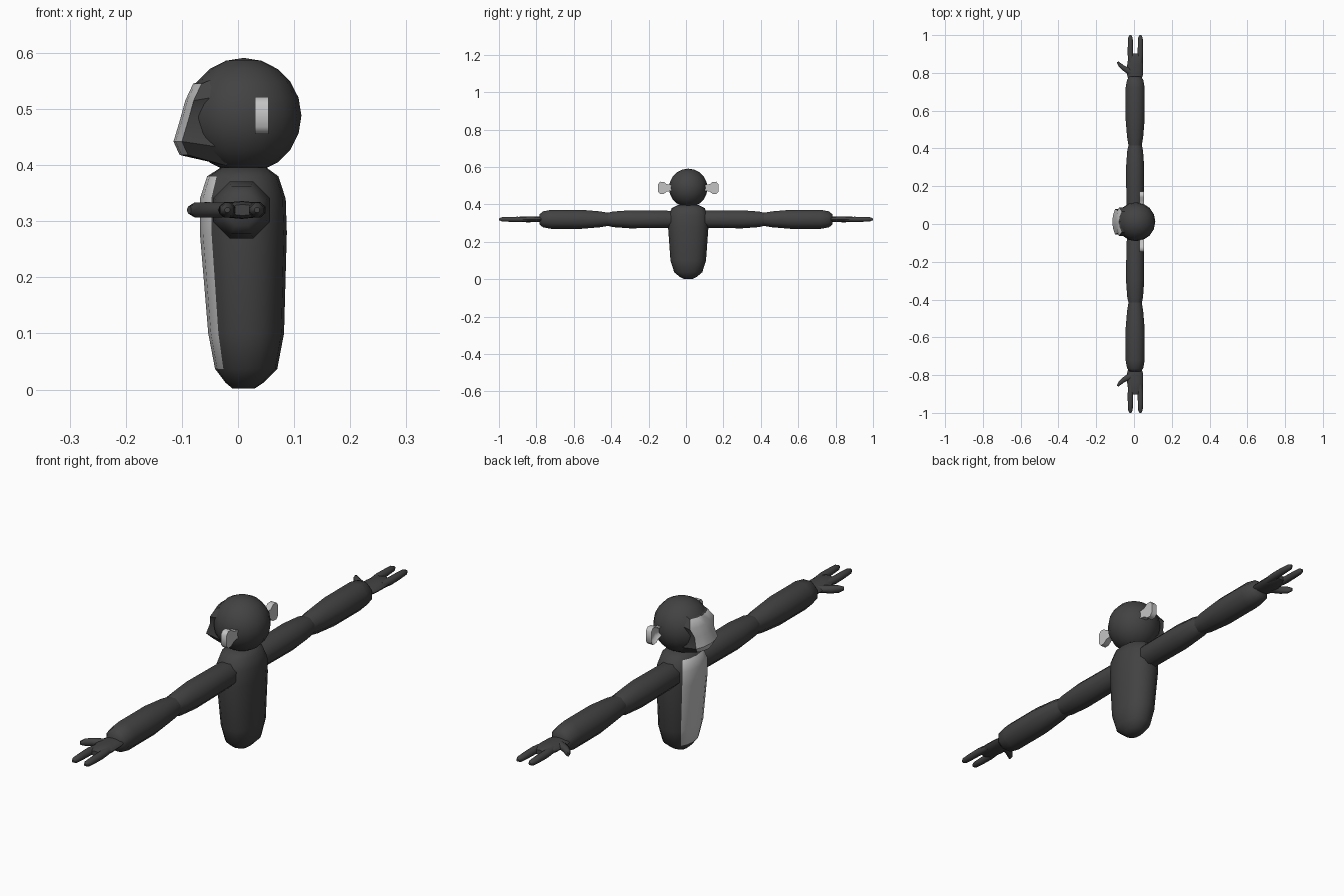
import bpy, bmesh
from math import sin, cos, pi, copysign
from mathutils import Vector

cube = bpy.data.objects.get("Cube")
if cube:
    bpy.data.objects.remove(cube)


def material(name, value):
    m = bpy.data.materials.new(name)
    m.use_nodes = True
    col = (value, value, value, 1)
    m.diffuse_color = col
    m.node_tree.nodes["Principled BSDF"].inputs["Base Color"].default_value = col
    return m


DARK = material("dark fur", 0.055)
LIGHT = material("light skin", 0.55)
MID_Y = 0.012      # middle of head and torso
ARM_X, ARM_Z = 0.006, 0.32


def finish(bm, name, mats, angle=50):
    bmesh.ops.recalc_face_normals(bm, faces=bm.faces[:])
    me = bpy.data.meshes.new(name)
    bm.to_mesh(me)
    bm.free()
    for m in mats:
        me.materials.append(m)
    ob = bpy.data.objects.new(name, me)
    bpy.context.collection.objects.link(ob)
    bpy.ops.object.select_all(action='DESELECT')
    ob.select_set(True)
    bpy.context.view_layer.objects.active = ob
    bpy.ops.object.shade_smooth_by_angle(angle=angle * pi / 180)
    return ob


def loft(rings, n, power=1.0, light_rule=None):
    """Skin rings given as (centre, axis u, axis v) with n sides and end caps."""
    bm = bmesh.new()
    shape = lambda t: copysign(abs(t) ** power, t)
    loops = []
    for c, u, v in rings:
        angles = [2 * pi * (i + 0.5 * (n == 8)) / n for i in range(n)]
        loops.append([bm.verts.new(c + u * shape(cos(a)) + v * shape(sin(a)))
                      for a in angles])
    for k, (a, b) in enumerate(zip(loops, loops[1:])):
        for i in range(n):
            j = (i + 1) % n
            f = bm.faces.new((a[i], a[j], b[j], b[i]))
            if light_rule and light_rule(k, i):
                f.material_index = 1
    bm.faces.new(loops[0])
    bm.faces.new(loops[-1])
    return bm


def limb(name, side, path, n):
    """Tube through (x, y, flat radius, z radius) points, mirrored by side."""
    pts = [Vector((x, y * side, ARM_Z)) for x, y, _, _ in path]
    rings = []
    for i, (_, _, r, rz) in enumerate(path):
        d = (pts[min(i + 1, len(pts) - 1)] - pts[max(i - 1, 0)]).normalized()
        rings.append((pts[i], Vector((d.y, -d.x, 0)) * r, Vector((0, 0, rz))))
    return finish(loft(rings, n), name, [DARK])


# Torso: (height, back x, front x, half width), light belly on the front sides
torso = [(0.002, 0.03, -0.01, 0.025), (0.012, 0.045, -0.022, 0.045),
         (0.037, 0.07, -0.041, 0.075), (0.1, 0.082, -0.053, 0.095),
         (0.28, 0.087, -0.068, 0.108), (0.34, 0.085, -0.068, 0.106),
         (0.38, 0.072, -0.055, 0.088), (0.396, 0.05, -0.03, 0.055)]
rings = [(Vector(((b + f) / 2, MID_Y, z)), Vector(((b - f) / 2, 0, 0)),
          Vector((0, w, 0))) for z, b, f, w in torso]
finish(loft(rings, 16, 0.9, lambda k, i: 2 <= k <= 5 and 6 <= i <= 9),
       "torso", [DARK, LIGHT])

# Head
bm = bmesh.new()
bmesh.ops.create_uvsphere(bm, u_segments=16, v_segments=10, radius=0.103)
for v in bm.verts:
    v.co += Vector((0.01, MID_Y, 0.488))
finish(bm, "head", [DARK], 60)

# Face mask: (height, front x, half width), extruded back into the head
mask = [(0.418, -0.104, 0.045), (0.442, -0.115, 0.068), (0.482, -0.103, 0.06),
        (0.515, -0.094, 0.075), (0.545, -0.08, 0.055)]
bm = bmesh.new()
steps = [-1, -0.5, 0, 0.5, 1]
grid = [[bm.verts.new((x + 0.015 * t * t, MID_Y + w * t, z)) for t in steps]
        for z, x, w in mask]
for a, b in zip(grid, grid[1:]):
    for i in range(4):
        bm.faces.new((a[i], a[i + 1], b[i + 1], b[i])).material_index = 1
rim = [e for e in bm.edges if e.is_boundary]
sides = bmesh.ops.extrude_edge_only(bm, edges=rim)["geom"]
for g in sides:
    if isinstance(g, bmesh.types.BMFace):
        g.material_index = 0
    elif isinstance(g, bmesh.types.BMVert):
        g.co.x = -0.02
        g.co.z = 0.482 + (g.co.z - 0.482) * 1.3
finish(bm, "face_mask", [DARK, LIGHT], 40)

# Ears: rounded outline with a hollow on the face side
outline = [(0.085, -0.015), (0.115, -0.02), (0.13, -0.032), (0.15, -0.033),
           (0.161, -0.02), (0.161, 0.02), (0.15, 0.033), (0.13, 0.032),
           (0.115, 0.02), (0.085, 0.015)]
for label, s in (("left", 1), ("right", -1)):
    bm = bmesh.new()
    front = bm.faces.new([bm.verts.new((0.03, MID_Y + s * y, 0.488 + z))
                          for y, z in outline])
    back = bmesh.ops.extrude_face_region(bm, geom=[front])["geom"]
    for g in back:
        if isinstance(g, bmesh.types.BMVert):
            g.co.x = 0.054
    bm.faces.ensure_lookup_table()
    front = min(bm.faces, key=lambda f: f.calc_center_median().x) \
        if not front.is_valid else front
    bmesh.ops.recalc_face_normals(bm, faces=bm.faces[:])
    bmesh.ops.inset_region(bm, faces=[front], thickness=0.009)
    for v in front.verts:
        v.co.x += 0.012
    finish(bm, label + "_ear", [LIGHT], 60)

    # Arm segments
    limb(label + "_upper_arm", s, [
        (ARM_X, 0.05, 0.04, 0.04), (ARM_X, 0.1, 0.05, 0.05),
        (ARM_X, 0.3, 0.052, 0.052), (ARM_X, 0.39, 0.045, 0.045),
        (ARM_X, 0.425, 0.036, 0.036)], 8)
    limb(label + "_forearm", s, [
        (ARM_X, 0.405, 0.036, 0.036), (ARM_X, 0.46, 0.046, 0.046),
        (ARM_X, 0.56, 0.055, 0.055), (ARM_X, 0.72, 0.055, 0.055),
        (ARM_X, 0.765, 0.046, 0.046), (ARM_X, 0.782, 0.03, 0.03)], 8)

    # Hand: palm, two fingers and a hooked thumb
    limb(label + "_palm", s, [
        (0.004, 0.765, 0.035, 0.013), (0.005, 0.79, 0.042, 0.014),
        (0.006, 0.84, 0.042, 0.016), (0.008, 0.885, 0.038, 0.015),
        (0.008, 0.902, 0.022, 0.01)], 12)
    for kind, x in (("front_finger", -0.019), ("back_finger", 0.034)):
        limb(label + "_" + kind, s, [
            (x * 0.8 + 0.002, 0.85, 0.016, 0.013), (x, 0.9, 0.016, 0.015),
            (x, 0.95, 0.015, 0.014), (x, 0.985, 0.013, 0.012),
            (x, 1.0, 0.005, 0.005)], 8)
    limb(label + "_thumb", s, [
        (0.0, 0.795, 0.016, 0.013), (-0.03, 0.812, 0.018, 0.014),
        (-0.055, 0.825, 0.014, 0.015), (-0.075, 0.843, 0.011, 0.014),
        (-0.087, 0.858, 0.005, 0.007)], 8)
